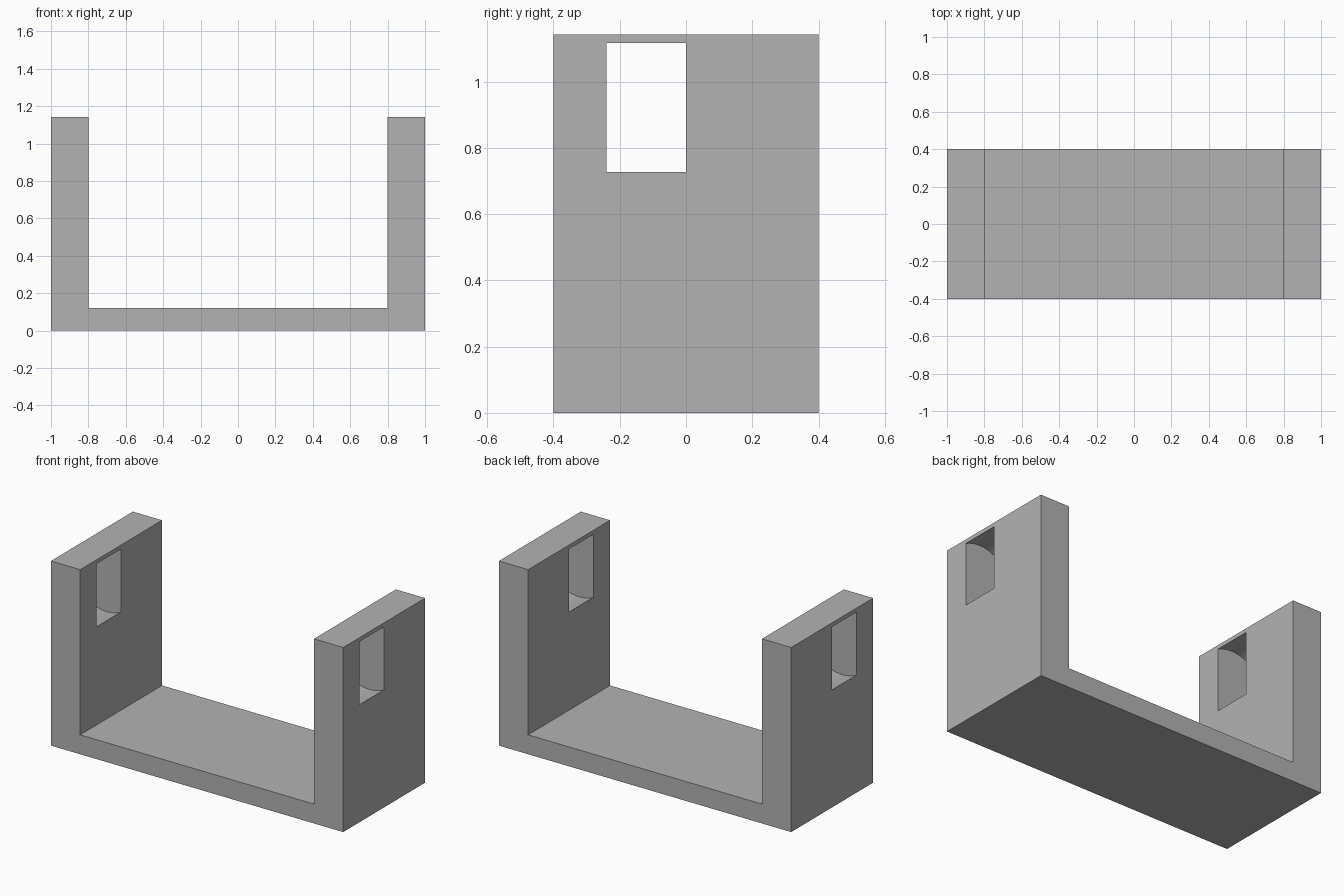
import bpy
import bmesh
import math

if "Cube" in bpy.data.objects:
    bpy.data.objects.remove(bpy.data.objects["Cube"], do_unlink=True)

HEIGHT, FLOOR = 1.142, 0.12
HALF_DEPTH = 0.4
OUTER, INNER = 1.0, 0.8

grey = bpy.data.materials.new("plain_grey")
grey.use_nodes = True
colour = (0.45, 0.45, 0.45, 1)
grey.diffuse_color = colour
grey.node_tree.nodes["Principled BSDF"].inputs["Base Color"].default_value = colour


def extrude_profile(name, points, y0, y1):
    """Make a solid from an x-z outline swept from y0 to y1."""
    bm = bmesh.new()
    face = bm.faces.new([bm.verts.new((x, y0, z)) for x, z in points])
    swept = bmesh.ops.extrude_face_region(bm, geom=[face])["geom"]
    moved = [v for v in swept if isinstance(v, bmesh.types.BMVert)]
    bmesh.ops.translate(bm, verts=moved, vec=(0, y1 - y0, 0))
    bmesh.ops.recalc_face_normals(bm, faces=bm.faces[:])
    mesh = bpy.data.meshes.new(name)
    bm.to_mesh(mesh)
    bm.free()
    mesh.materials.append(grey)
    obj = bpy.data.objects.new(name, mesh)
    bpy.context.collection.objects.link(obj)
    return obj


# U-shaped bracket: base plate with two uprights
half = [(OUTER, 0), (OUTER, HEIGHT), (INNER, HEIGHT), (INNER, FLOOR)]
bracket = extrude_profile(
    "bracket", half + [(-x, z) for x, z in reversed(half)], -HALF_DEPTH, HALF_DEPTH)

# Round cutters lying along y break through both faces of each upright
SEGMENTS, RADIUS, CENTRE_Z = 96, 0.219, 0.922
for side, label in ((1, "left"), (-1, "right")):
    angles = [math.tau * (i + 0.5) / SEGMENTS for i in range(SEGMENTS)]
    circle = [(side * 0.9 + RADIUS * math.cos(a), CENTRE_Z + RADIUS * math.sin(a))
              for a in angles]
    cutter = extrude_profile(label + "_slot_cutter", circle, -0.24, 0)
    cutter.hide_render = True
    cut = bracket.modifiers.new(label + "_slot", 'BOOLEAN')
    cut.operation, cut.solver, cut.object = 'DIFFERENCE', 'EXACT', cutter
    bpy.context.view_layer.objects.active = bracket
    bpy.ops.object.modifier_apply(modifier=cut.name)
    bpy.data.objects.remove(cutter, do_unlink=True)

# Smooth the curved slot floors and ceilings, keep corners crisp
bpy.ops.object.select_all(action='DESELECT')
bracket.select_set(True)
bpy.context.view_layer.objects.active = bracket
bpy.ops.object.shade_smooth_by_angle(angle=math.radians(20))
